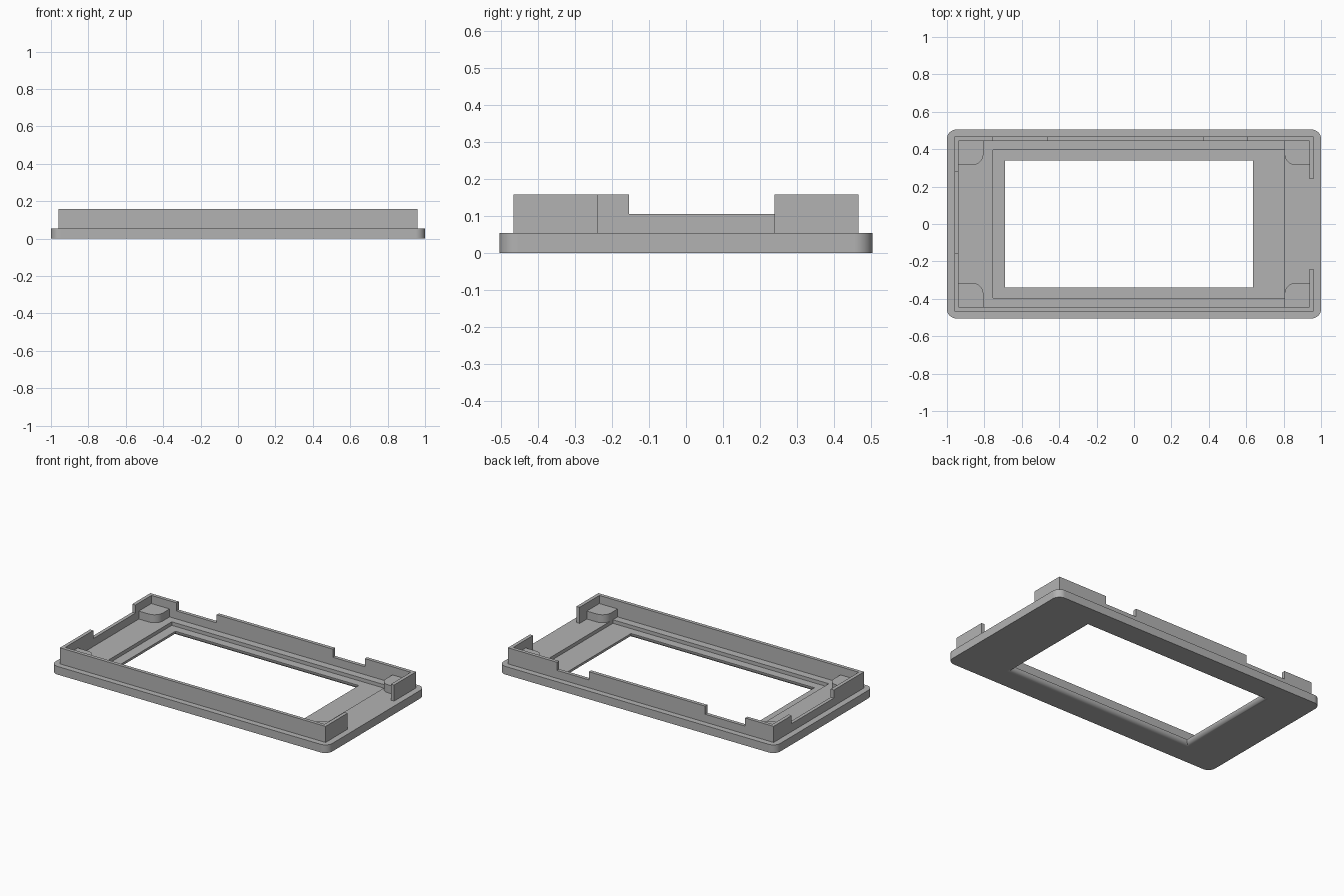
import bpy, bmesh, math

if "Cube" in bpy.data.objects:
    bpy.data.objects.remove(bpy.data.objects["Cube"], do_unlink=True)

# Main levels
RIM, LOW, HIGH, LEDGE = 0.053, 0.105, 0.158, 0.03

grey = bpy.data.materials.new("mid_grey")
grey.use_nodes = True
colour = (0.45, 0.45, 0.45, 1)
grey.diffuse_color = colour
grey.node_tree.nodes["Principled BSDF"].inputs["Base Color"].default_value = colour


def loft(name, rings):
    """Solid through matching rings of points, capped at both ends."""
    bm = bmesh.new()
    loops = [[bm.verts.new(p) for p in ring] for ring in rings]
    n = len(loops[0])
    for a, b in zip(loops, loops[1:]):
        for i in range(n):
            j = (i + 1) % n
            bm.faces.new((a[i], a[j], b[j], b[i]))
    bm.faces.new(loops[0][::-1])
    bm.faces.new(loops[-1])
    bmesh.ops.recalc_face_normals(bm, faces=bm.faces)
    mesh = bpy.data.meshes.new(name)
    bm.to_mesh(mesh)
    bm.free()
    mesh.materials.append(grey)
    obj = bpy.data.objects.new(name, mesh)
    bpy.context.collection.objects.link(obj)
    return obj


def prism(name, outline, z0, z1):
    return loft(name, [[(x, y, z) for x, y in outline] for z in (z0, z1)])


def rect(x0, x1, y0, y1, grow=0):
    return [(x0 - grow, y0 - grow), (x1 + grow, y0 - grow),
            (x1 + grow, y1 + grow), (x0 - grow, y1 + grow)]


def arc(cx, cy, r, start, steps=8):
    return [(cx + r * math.cos(a), cy + r * math.sin(a))
            for a in (start + math.pi / 2 * i / steps for i in range(steps + 1))]


def activate(obj):
    bpy.ops.object.select_all(action='DESELECT')
    obj.select_set(True)
    bpy.context.view_layer.objects.active = obj


def cut(obj, cutter):
    cutter.hide_render = True
    mod = obj.modifiers.new("cut", 'BOOLEAN')
    mod.operation, mod.solver, mod.object = 'DIFFERENCE', 'EXACT', cutter
    activate(obj)
    bpy.ops.object.modifier_apply(modifier=mod.name)
    bpy.data.objects.remove(cutter, do_unlink=True)


def smooth(obj):
    activate(obj)
    bpy.ops.object.shade_smooth_by_angle(angle=math.radians(30))
    obj.modifiers.new("even_normals", 'WEIGHTED_NORMAL').keep_sharp = True


# Face plate with rounded corners
W, D, R = 1.0, 0.505, 0.05
outline = []
for k, (sx, sy) in enumerate([(1, 1), (-1, 1), (-1, -1), (1, -1)]):
    outline += arc(sx * (W - R), sy * (D - R), R, k * math.pi / 2)
plate = prism("face_plate", outline, 0, RIM)

# Shallow screen recess
cut(plate, prism("recess_cutter", rect(-0.755, 0.805, -0.395, 0.395), LEDGE, 0.2))

# Window with an underside edge that is rounded outwards
window = (-0.69, 0.635, -0.34, 0.34)
r = 0.028
levels = [(r, -0.05)]
for i in range(7):
    a = math.pi / 2 * i / 6
    levels.append((r * (1 - math.sin(a)), r * (1 - math.cos(a))))
levels.append((0, 0.2))
cut(plate, loft("window_cutter",
                [[(x, y, z) for x, y in rect(*window, grow=g)] for g, z in levels]))
smooth(plate)

# Upright wall, open in the middle of the right-hand end
X, Y, XI, YI, GAP = 0.96, 0.467, 0.937, 0.444, 0.24
wall = prism("rim_wall", [(X, GAP), (X, Y), (-X, Y), (-X, -Y), (X, -Y), (X, -GAP),
                          (XI, -GAP), (XI, -YI), (-XI, -YI), (-XI, YI), (XI, YI), (XI, GAP)],
             RIM, HIGH)

# Lowered stretches of the wall
for x0, x1, y0, y1 in [(-0.755, -0.465, 0.42, 0.5),
                       (0.375, 0.605, 0.42, 0.5),
                       (-1.0, -0.9, -0.155, 0.28)]:
    cut(wall, prism("notch_cutter", rect(x0, x1, y0, y1), LOW, 0.3))

# Corner posts, each with its inner corner rounded
PX, PY, PR = 0.805, 0.315, 0.06
corner = [(XI, YI), (PX, YI)] + arc(PX + PR, PY + PR, PR, math.pi) + [(XI, PY)]
for sx, side in ((1, "left"), (-1, "right")):
    for sy, end in ((1, "back"), (-1, "front")):
        post = prism(f"{end}_{side}_post", [(sx * x, sy * y) for x, y in corner], RIM, LOW)
        smooth(post)
